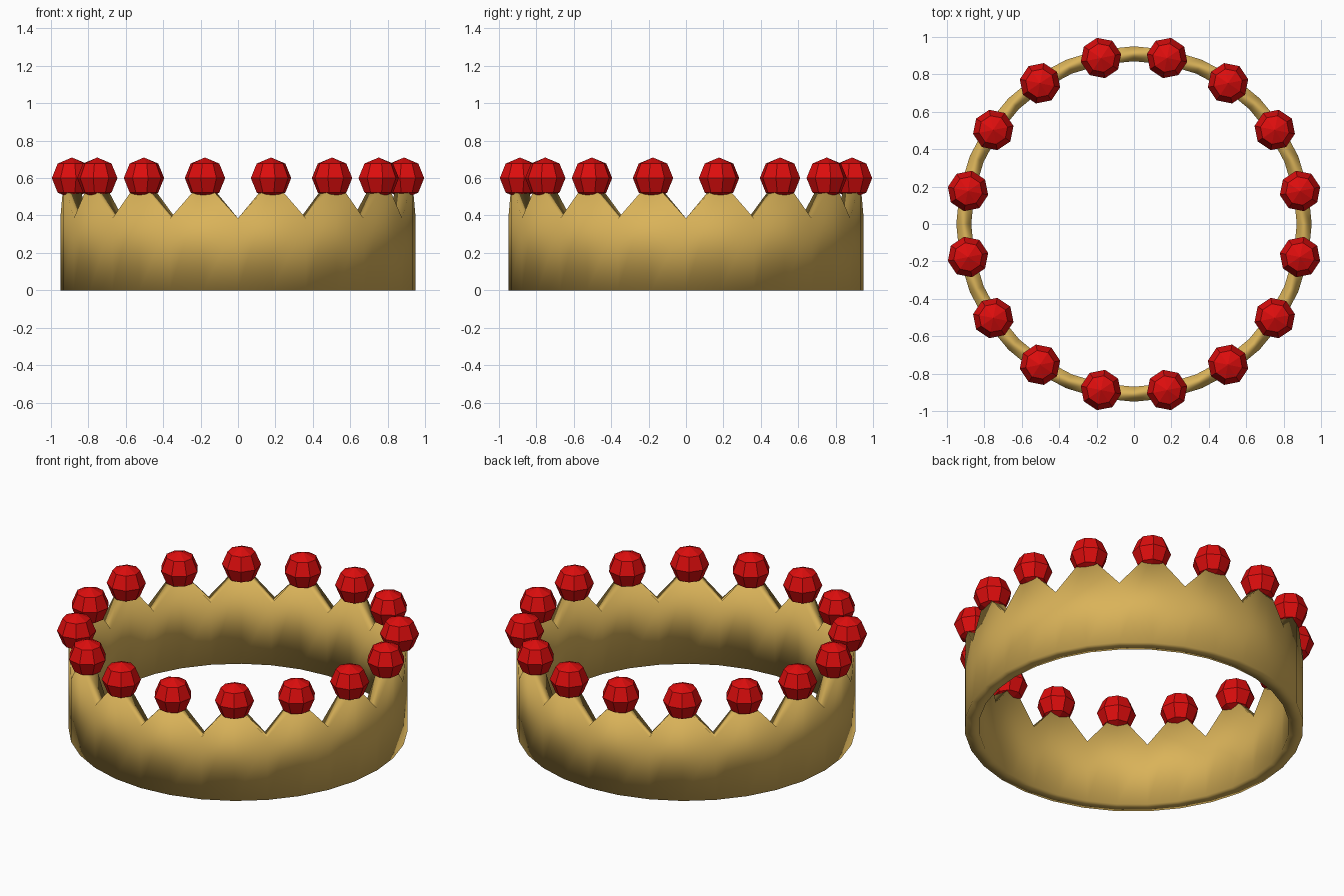
import bpy, bmesh, math

if "Cube" in bpy.data.objects:
    bpy.data.objects.remove(bpy.data.objects["Cube"])

POINTS = 16                      # crown points / gems
R_OUT, R_IN, R_GEM = 0.95, 0.87, 0.905
Z_VALLEY, Z_PEAK, Z_GEM, GEM_R = 0.385, 0.59, 0.60, 0.11


def material(name, rgb):
    m = bpy.data.materials.new(name)
    m.diffuse_color = (*rgb, 1)
    m.use_nodes = True
    m.node_tree.nodes["Principled BSDF"].inputs["Base Color"].default_value = m.diffuse_color
    return m


def add_object(name, bm, mat, smooth):
    me = bpy.data.meshes.new(name)
    bmesh.ops.recalc_face_normals(bm, faces=bm.faces[:])
    for f in bm.faces:
        f.smooth = smooth
    bm.to_mesh(me)
    bm.free()
    me.materials.append(mat)
    ob = bpy.data.objects.new(name, me)
    bpy.context.collection.objects.link(ob)
    return ob


gold = material("gold", (0.70, 0.45, 0.10))
red = material("ruby red", (0.72, 0.004, 0.004))

# Band: closed 32-sided ring whose rim alternates between valley and peak
bm = bmesh.new()
n = POINTS * 2
columns = []
for i in range(n):
    a = 2 * math.pi * i / n
    top = Z_PEAK if i % 2 else Z_VALLEY
    section = [(R_OUT, 0), (R_OUT, top), (R_IN, top), (R_IN, 0)]
    columns.append([bm.verts.new((r * math.cos(a), r * math.sin(a), z)) for r, z in section])
for i in range(n):
    p, q = columns[i], columns[(i + 1) % n]
    for k in range(4):
        j = (k + 1) % 4
        bm.faces.new((p[k], q[k], q[j], p[j]))
add_object("crown_band", bm, gold, True)

# Gems: one faceted low-poly ball on each point, turned with the ring
for i in range(POINTS):
    a = 2 * math.pi * (i + 0.5) / POINTS
    bm = bmesh.new()
    bmesh.ops.create_uvsphere(bm, u_segments=8, v_segments=4, radius=GEM_R)
    gem = add_object(f"gem_{i + 1}", bm, red, False)
    gem.location = (R_GEM * math.cos(a), R_GEM * math.sin(a), Z_GEM)
    gem.rotation_euler.z = a
